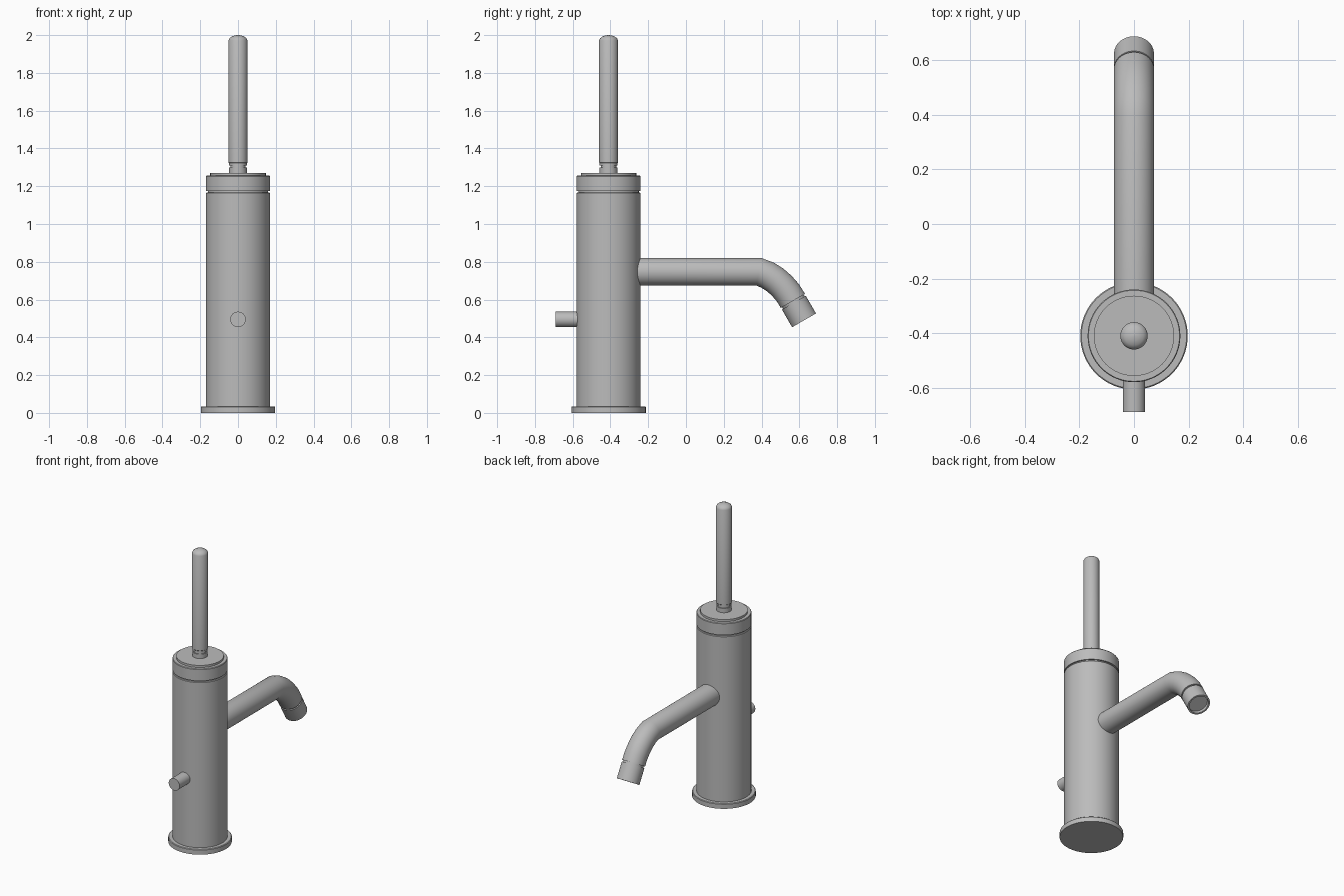
import bpy, bmesh, math
from mathutils import Vector

cube = bpy.data.objects.get("Cube")
if cube:
    bpy.data.objects.remove(cube, do_unlink=True)

metal = bpy.data.materials.new("brushed_grey_metal")
metal.use_nodes = True
grey = (0.5, 0.5, 0.5, 1)
metal.diffuse_color = grey
metal.node_tree.nodes["Principled BSDF"].inputs["Base Color"].default_value = grey

AXIS_Y = -0.41
SIDES = 64


def sweep(name, rings, sides=SIDES):
    """Skin circles given as (centre, pitch below horizontal, radius) in the YZ plane."""
    bm = bmesh.new()
    loops = []
    for (y, z), pitch, r in rings:
        up = Vector((0, math.sin(pitch), math.cos(pitch)))
        side = Vector((1, 0, 0))
        loops.append([bm.verts.new(Vector((0, y, z)) + r * (math.cos(a) * side + math.sin(a) * up))
                      for a in (2 * math.pi * i / sides for i in range(sides))])
    for a, b in zip(loops, loops[1:]):
        for i in range(sides):
            j = (i + 1) % sides
            bm.faces.new((a[i], a[j], b[j], b[i]))
    bm.faces.new(loops[0])
    bm.faces.new(loops[-1])
    bmesh.ops.recalc_face_normals(bm, faces=bm.faces)
    mesh = bpy.data.meshes.new(name)
    bm.to_mesh(mesh)
    bm.free()
    obj = bpy.data.objects.new(name, mesh)
    bpy.context.collection.objects.link(obj)
    mesh.materials.append(metal)
    bpy.ops.object.select_all(action='DESELECT')
    bpy.context.view_layer.objects.active = obj
    obj.select_set(True)
    bpy.ops.object.shade_smooth_by_angle(angle=math.radians(32))
    return obj


def turned(name, profile):
    """Upright turned part from (radius, height) pairs."""
    return sweep(name, [((AXIS_Y, z), -math.pi / 2, r) for r, z in profile])


# Upright body, from the foot to the cap
turned("base_flange", [(0.197, 0), (0.197, 0.031), (0.193, 0.035), (0.16, 0.035)])
turned("body", [(0.17, 0.03), (0.17, 1.163), (0.167, 1.166), (0.15, 1.166)])
turned("cap_groove", [(0.16, 1.15), (0.16, 1.19)])
turned("cap_ring", [(0.15, 1.175), (0.17, 1.175), (0.17, 1.252), (0.167, 1.256), (0.14, 1.256)])
turned("cap_disc", [(0.147, 1.25), (0.147, 1.27)])

# Lever and its stepped neck
turned("lever_neck", [(0.047, 1.265), (0.047, 1.3), (0.041, 1.3), (0.041, 1.31),
                      (0.047, 1.31), (0.047, 1.323), (0.04, 1.323)])
turned("lever", [(0.046, 1.321), (0.05, 1.325), (0.05, 1.972), (0.045, 1.983),
                 (0.034, 1.992), (0.018, 1.998), (0.002, 2.0)])

# Bent spout
R = 0.074
bend = [((0.386, 0.747), 10), ((0.432, 0.729), 27), ((0.472, 0.704), 36),
        ((0.508, 0.672), 45), ((0.54, 0.635), 53), ((0.566, 0.593), 60)]
sweep("spout", [((-0.3, 0.747), 0, R)] + [(c, math.radians(p), R) for c, p in bend])

# Outlet: a narrow joint, then a sleeve with a recessed mouth
pitch = math.radians(60)


def outlet(back, r):
    return ((0.625 - back * math.cos(pitch), 0.49 + back * math.sin(pitch)), pitch, r)


sweep("outlet_joint", [outlet(0.13, 0.066), outlet(0.1, 0.066)])
sweep("outlet_sleeve", [outlet(0.108, 0.06), outlet(0.108, R - 0.001), outlet(0, R - 0.001),
                        outlet(0, 0.062), outlet(0.02, 0.062)])

# Front control pin
sweep("front_pin", [((-0.69, 0.495), 0, 0.041), ((-0.55, 0.495), 0, 0.041)], 32)
